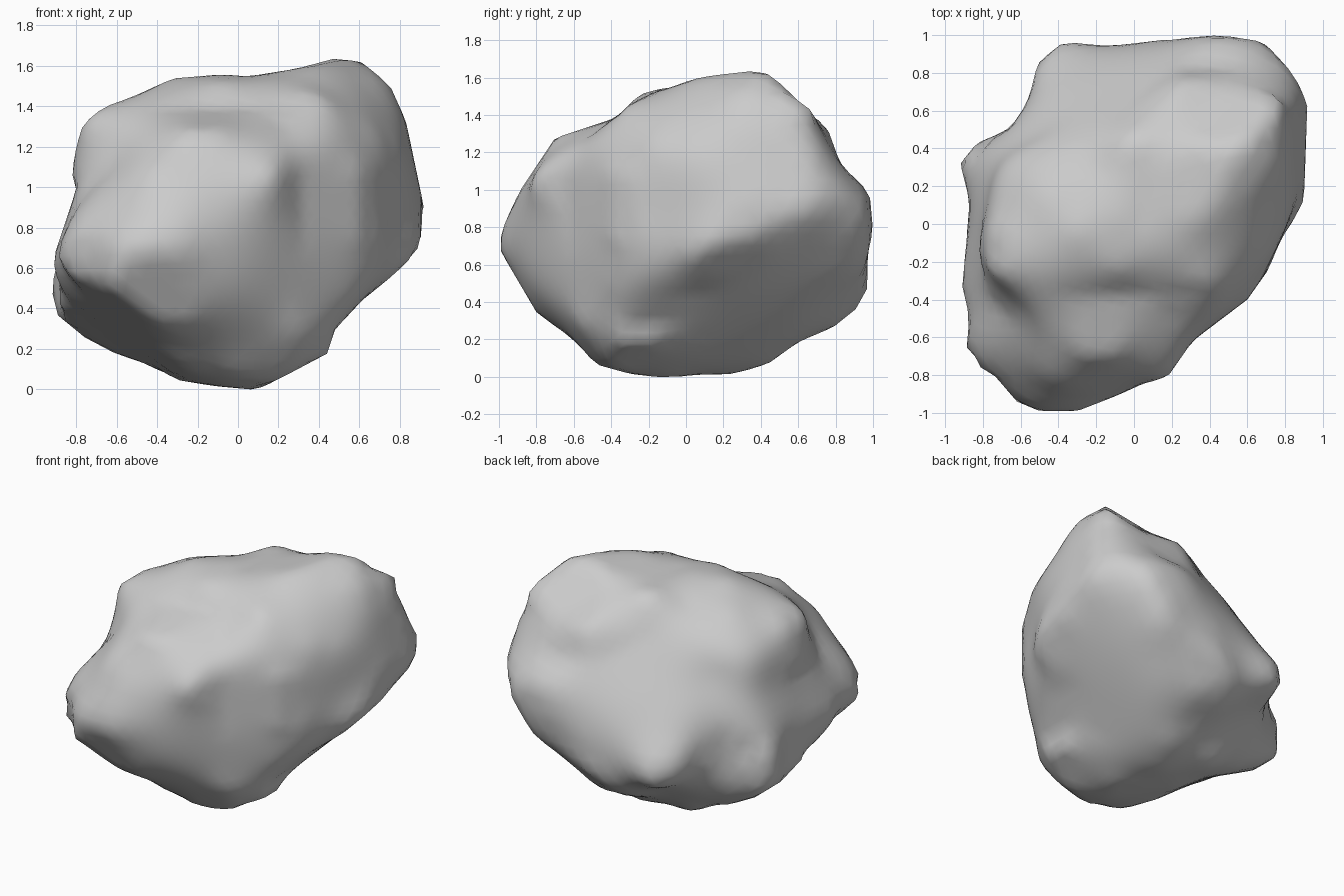
import bpy, bmesh, math
from mathutils import Vector

if "Cube" in bpy.data.objects:
    bpy.data.objects.remove(bpy.data.objects["Cube"])

# Outlines of the boulder, (across, up) measured from its middle
front = [(-.75,.54),(-.32,.72),(-.08,.74),(.05,.73),(.3,.77),(.48,.82),(.62,.80),(.74,.71),(.83,.51),
         (.92,.08),(.91,-.08),(.86,-.19),(.62,-.37),(.48,-.52),(.44,-.64),(.1,-.82),(-.12,-.80),
         (-.3,-.77),(-.68,-.64),(-.89,-.45),(-.92,-.33),(-.91,-.16),(-.80,.17),(-.83,.29)]
side = [(-1,-.07),(-.9,.16),(-.7,.46),(-.37,.57),(-.26,.69),(.1,.79),(.37,.82),(.48,.79),(.6,.71),
        (.75,.53),(.83,.31),(.98,.18),(1,-.03),(.97,-.17),(.97,-.34),(.93,-.49),(.6,-.63),(.42,-.76),
        (.24,-.80),(-.13,-.82),(-.3,-.80),(-.48,-.75),(-.8,-.47),(-1,-.13)]
top = [(-.37,.96),(-.05,.95),(.2,.98),(.46,1),(.71,.96),(.92,.7),(.9,.13),(.72,-.23),(.6,-.4),
       (.31,-.62),(.17,-.82),(-.12,-.92),(-.3,-.99),(-.5,-.99),(-.62,-.94),(-.74,-.8),(-.88,-.72),
       (-.91,-.35),(-.87,.12),(-.92,.32),(-.83,.43),(-.66,.5),(-.56,.65),(-.5,.89)]
front_right = [(-1.15,-.12),(-1.03,.08),(-.81,.27),(-.72,.61),(-.54,.7),(-.2,.77),(.07,.74),(.32,.79),
               (.72,.76),(1,.63),(1.09,.27),(1.17,.19),(1.16,.08),(1.08,-.08),(.88,-.26),(.63,-.44),
               (.3,-.65),(.17,-.81),(-.11,-.87),(-.25,-.86),(-.7,-.62),(-.91,-.52),(-1.12,-.34)]
back_left = [(-1.17,.11),(-1.05,.43),(-1,.59),(-.72,.77),(-.43,.8),(-.02,.79),(.19,.67),(.66,.59),
             (.9,.34),(1.15,-.04),(1.08,-.14),(1.11,-.23),(.74,-.54),(.56,-.74),(.41,-.85),(-.02,-.91),
             (-.3,-.8),(-.46,-.8),(-.65,-.71),(-1.07,-.3),(-1.16,-.12)]
below = [(-.21,1.08),(-.1,1.06),(.12,.9),(.37,.8),(.46,.61),(.68,.34),(.95,0),(.96,-.12),(.83,-.27),
         (.92,-.41),(.9,-.57),(.72,-.66),(.45,-.69),(.07,-.83),(-.1,-.87),(-.34,-.83),(-.61,-.58),
         (-.67,-.21),(-.72,.11),(-.72,.26),(-.61,.57),(-.37,.88)]

q, s, c = math.sqrt(.5), .5, math.sqrt(.75)
views = [(front, (1,0,0), (0,0,1)),
         (side, (0,1,0), (0,0,1)),
         (top, (1,0,0), (0,1,0)),
         (front_right, (q,q,0), (-s*q, s*q, c)),
         (back_left, (-q,-q,0), (s*q, -s*q, c)),
         (below, (-q,q,0), (s*q, s*q, c))]
views = [(o, Vector(r), Vector(u)) for o, r, u in views]

# Shallow hollows: direction point, depth, width
hollows = [((-.52,.46,.22), .1, .18),
           ((-.65,.3,.18), .1, .18),
           ((-.78,.1,.18), .05, .16),
           ((-.55,-.45,.42), .06, .22),
           ((-.6,-.6,-.5), .05, .25),
           ((-.4,.7,-.5), .07, .25),
           ((-.85,.35,-.55), .04, .25),
           ((.8,0,.05), .03, .25)]
hollows = [(Vector(p).normalized(), d, w) for p, d, w in hollows]


def reach(outline, a, b):
    """Distance factor at which the ray (a, b) leaves the outline."""
    best = 0
    for (x0, y0), (x1, y1) in zip(outline, outline[1:] + outline[:1]):
        ex, ey = x1 - x0, y1 - y0
        det = a * ey - b * ex
        if abs(det) < 1e-9:
            continue
        t = (x0 * ey - y0 * ex) / det
        k = (x0 * b - y0 * a) / det
        if t > 0 and -1e-6 <= k <= 1 + 1e-6:
            best = max(best, t)
    return best or 9


def clip(bm):
    """Pull every point inside all the outlines."""
    for v in bm.verts:
        v.co *= min(1, min(reach(o, v.co.dot(a), v.co.dot(b)) for o, a, b in views))


def push(bm, width):
    """Push the rim seen in each view out to meet its outline."""
    for o, a, b in views:
        seen = []
        for v in bm.verts:
            x, y = v.co.dot(a), v.co.dot(b)
            seen.append((reach(o, x, y), math.atan2(y, x), v.co.normalized()))
        for x, y in o:
            ang = math.atan2(y, x)
            near = [(t, n) for t, w, n in seen
                    if abs(math.remainder(w - ang, math.tau)) < .05]
            if not near:
                continue
            t, n = min(near, key=lambda e: e[0])
            if 1 < t < 1.3:
                for v, (_, _, m) in zip(bm.verts, seen):
                    d2 = (m - n).length_squared
                    if d2 < 9 * width * width:
                        v.co *= 1 + (t - 1) * math.exp(-d2 / width ** 2)


# Boulder: sphere pulled in to fit every outline, hollowed
bm = bmesh.new()
bmesh.ops.create_icosphere(bm, subdivisions=5, radius=1)
for v in bm.verts:
    d = v.co.normalized()
    r = min(reach(o, d.dot(a), d.dot(b)) for o, a, b in views)
    r -= sum(dep * math.exp(-((d - h).length / w) ** 2) for h, dep, w in hollows)
    v.co = d * r

# Weathering: soften, then restore the outlines
for passes in (5, 5, 4, 3):
    for _ in range(passes):
        bmesh.ops.smooth_vert(bm, verts=bm.verts, factor=.4,
                              use_axis_x=True, use_axis_y=True, use_axis_z=True)
    push(bm, .12)
    clip(bm)

# Stand it on the ground
low = min(v.co.z for v in bm.verts)
for v in bm.verts:
    v.co.z -= low
for f in bm.faces:
    f.smooth = True
mesh = bpy.data.meshes.new("boulder")
bm.to_mesh(mesh)
bm.free()
bpy.context.collection.objects.link(bpy.data.objects.new("boulder", mesh))
